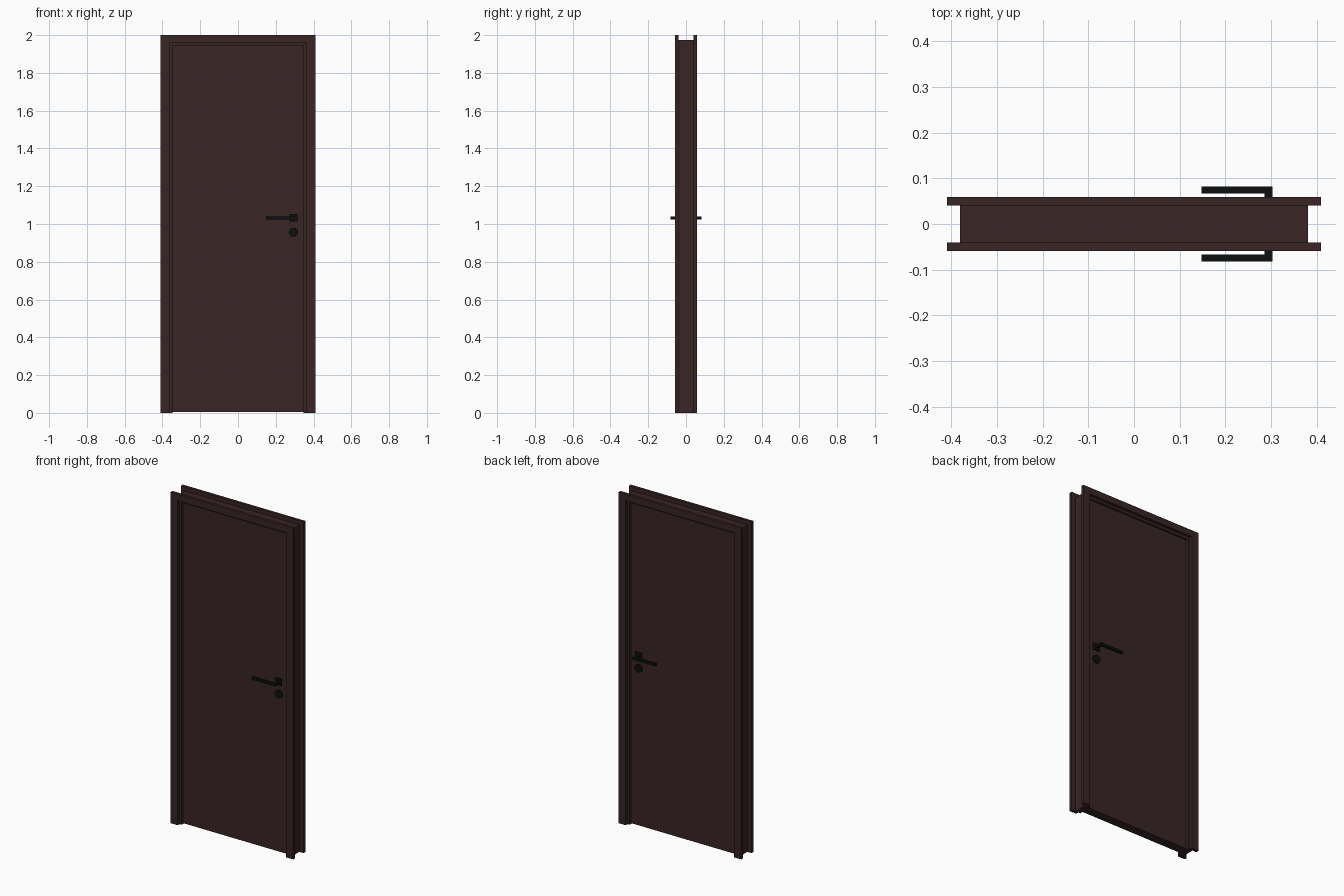
import bpy, bmesh, math
from mathutils import Matrix

if "Cube" in bpy.data.objects:
    bpy.data.objects.remove(bpy.data.objects["Cube"])


def material(name, rgb):
    m = bpy.data.materials.new(name)
    m.diffuse_color = (*rgb, 1)
    m.use_nodes = True
    m.node_tree.nodes["Principled BSDF"].inputs["Base Color"].default_value = m.diffuse_color
    return m


BROWN = material("dark brown wood", (0.040, 0.018, 0.018))
BLACK = material("black metal", (0.004, 0.005, 0.005))


def finish(name, bm, mat):
    bmesh.ops.recalc_face_normals(bm, faces=bm.faces)
    me = bpy.data.meshes.new(name)
    bm.to_mesh(me)
    bm.free()
    me.materials.append(mat)
    ob = bpy.data.objects.new(name, me)
    bpy.context.collection.objects.link(ob)
    return ob


def box(name, x, y, z, mat):
    bm = bmesh.new()
    bmesh.ops.create_cube(bm, size=1)
    for v in bm.verts:
        for i, (a, b) in enumerate((x, y, z)):
            v.co[i] = a if v.co[i] < 0 else b
    return finish(name, bm, mat)


def arch(name, xo, zo, xi, zi, y0, y1, mat):
    """Upside-down U frame extruded along y."""
    pts = [(-xo, 0), (-xo, zo), (xo, zo), (xo, 0),
           (xi, 0), (xi, zi), (-xi, zi), (-xi, 0)]
    bm = bmesh.new()
    f = bm.faces.new([bm.verts.new((x, y0, z)) for x, z in pts])
    ext = bmesh.ops.extrude_face_region(bm, geom=[f])["geom"]
    for v in ext:
        if isinstance(v, bmesh.types.BMVert):
            v.co.y = y1
    return finish(name, bm, mat)


def disc(name, x, z, r, y0, y1, mat):
    bm = bmesh.new()
    m = Matrix.Translation((x, (y0 + y1) / 2, z)) @ Matrix.Rotation(math.pi / 2, 4, 'X')
    bmesh.ops.create_cone(bm, cap_ends=True, segments=32, radius1=r, radius2=r,
                          depth=abs(y1 - y0), matrix=m)
    ob = finish(name, bm, mat)
    bpy.ops.object.select_all(action='DESELECT')
    bpy.context.view_layer.objects.active = ob
    ob.select_set(True)
    bpy.ops.object.shade_smooth_by_angle()


# jamb lining and door leaf
LEAF = 0.028
arch("jamb", 0.381, 1.975, 0.348, 1.945, -0.041, 0.041, BROWN)
box("door_leaf", (-0.348, 0.348), (-LEAF, LEAF), (0.005, 1.945), BROWN)

# casings and handle sets on both sides
HX, HZ = 0.294, 1.033
for side, s in (("front", -1), ("back", 1)):
    def yr(a, b):
        return tuple(sorted((s * a, s * b)))
    arch(side + "_casing", 0.409, 2.0, 0.362, 1.96, *yr(0.041, 0.0585), BROWN)
    box(side + "_handle_plate", (HX - 0.021, HX + 0.021), yr(LEAF, LEAF + 0.01),
        (HZ - 0.019, HZ + 0.019), BLACK)
    box(side + "_handle_stem", (0.285, 0.303), yr(LEAF, 0.068),
        (HZ - 0.008, HZ + 0.008), BLACK)
    box(side + "_handle_lever", (0.148, 0.303), yr(0.067, 0.082),
        (HZ - 0.008, HZ + 0.008), BLACK)
    disc(side + "_key_plate", HX, 0.957, 0.024, *yr(LEAF, LEAF + 0.01), BLACK)
